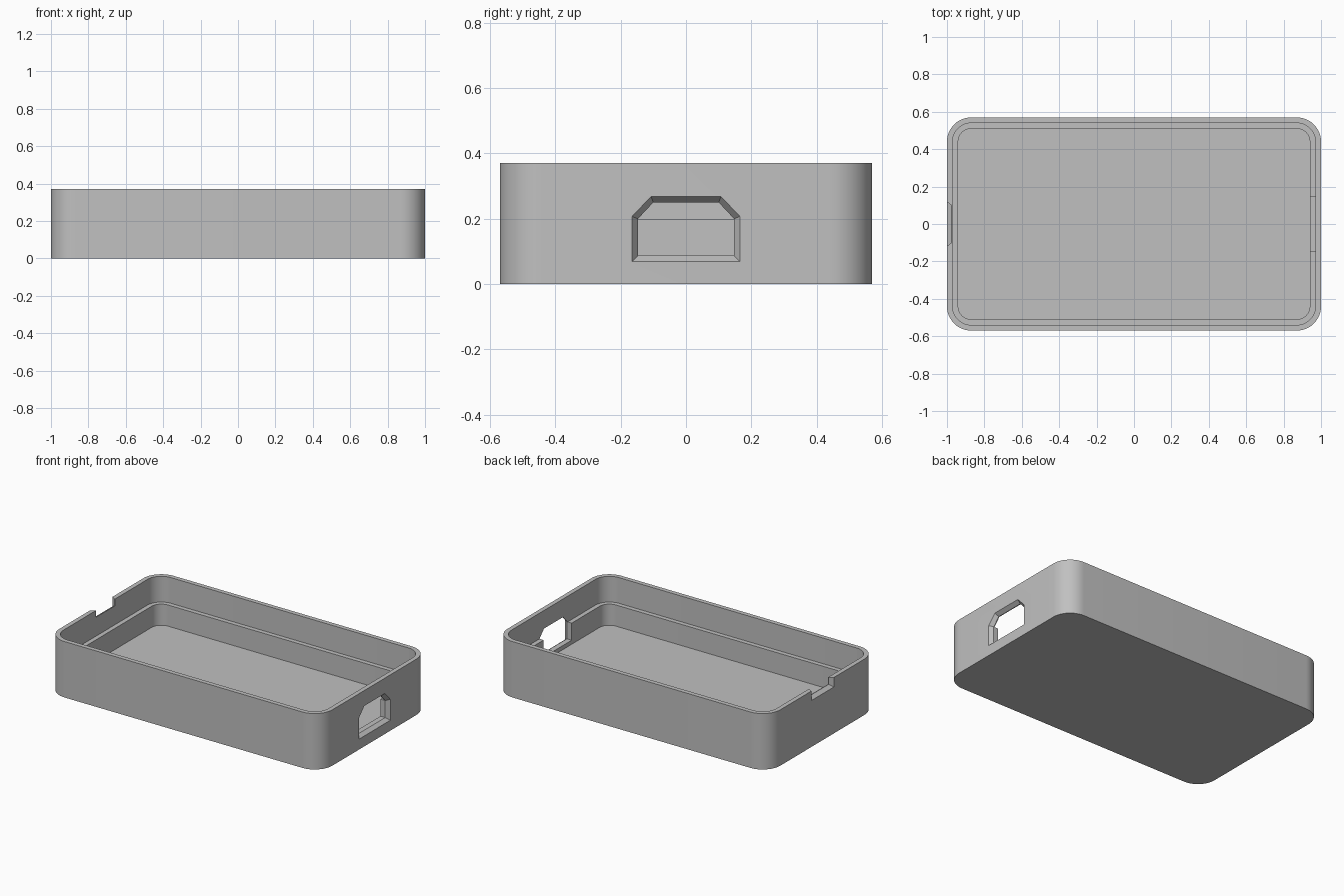
import bpy
import bmesh
from math import cos, sin, pi

if "Cube" in bpy.data.objects:
    bpy.data.objects.remove(bpy.data.objects["Cube"], do_unlink=True)

HALF_X, HALF_Y, HEIGHT, RADIUS = 1.0, 0.57, 0.37, 0.13
RIM, WALL, LEDGE_Z, FLOOR_Z = 0.03, 0.06, 0.2, 0.06

grey = bpy.data.materials.new("plain grey")
grey.use_nodes = True
colour = (0.53, 0.53, 0.53, 1)
grey.diffuse_color = colour
grey.node_tree.nodes["Principled BSDF"].inputs["Base Color"].default_value = colour


def rounded_ring(inset, z, steps=12):
    """Rounded rectangle, inset evenly from the outer wall."""
    r = RADIUS - inset
    points = []
    for k, (sx, sy) in enumerate([(1, 1), (-1, 1), (-1, -1), (1, -1)]):
        for i in range(steps + 1):
            a = (k + i / steps) * pi / 2
            points.append((sx * (HALF_X - RADIUS) + r * cos(a),
                           sy * (HALF_Y - RADIUS) + r * sin(a), z))
    return points


def loft(name, rings):
    """Closed solid through a list of matching rings."""
    bm = bmesh.new()
    loops = [[bm.verts.new(p) for p in ring] for ring in rings]
    n = len(loops[0])
    for a, b in zip(loops, loops[1:]):
        for i in range(n):
            j = (i + 1) % n
            bm.faces.new((a[i], a[j], b[j], b[i]))
    bm.faces.new(loops[0][::-1])
    bm.faces.new(loops[-1])
    bmesh.ops.recalc_face_normals(bm, faces=bm.faces)
    mesh = bpy.data.meshes.new(name)
    bm.to_mesh(mesh)
    bm.free()
    mesh.materials.append(grey)
    obj = bpy.data.objects.new(name, mesh)
    bpy.context.collection.objects.link(obj)
    return obj


def flared_cutter(name, side, inner, outer):
    """Opening through an end wall that widens at the outer face."""
    stations = [(0.9, inner), (0.975, inner), (1.0, outer), (1.05, outer)]
    cutter = loft(name, [[(side * x, y, z) for y, z in shape]
                         for x, shape in stations])
    cutter.hide_render = True
    return cutter


def port_shape(grow):
    half = [(0.147 + grow, 0.087 - grow), (0.147 + grow, 0.2 + grow * 0.4),
            (0.1 + grow * 0.4, 0.25 + grow)]
    return half + [(-y, z) for y, z in reversed(half)]


def notch_shape(grow):
    half = [(0.1 + grow, 0.325 - grow), (0.1 + grow, 0.45)]
    return half + [(-y, z) for y, z in reversed(half)]


# Open tray with a stepped inner ledge
tray = loft("tray", [
    rounded_ring(0, 0),
    rounded_ring(0, HEIGHT),
    rounded_ring(RIM, HEIGHT),
    rounded_ring(RIM, LEDGE_Z),
    rounded_ring(WALL, LEDGE_Z),
    rounded_ring(WALL, FLOOR_Z),
])

# Port opening in the left wall, finger notch in the rim of the other end
cutters = [
    flared_cutter("port_cutter", 1, port_shape(0), port_shape(0.018)),
    flared_cutter("notch_cutter", -1, notch_shape(0), notch_shape(0.018)),
]

bpy.ops.object.select_all(action="DESELECT")
bpy.context.view_layer.objects.active = tray
tray.select_set(True)
for cutter in cutters:
    mod = tray.modifiers.new(cutter.name, "BOOLEAN")
    mod.operation = "DIFFERENCE"
    mod.solver = "EXACT"
    mod.object = cutter
    bpy.ops.object.modifier_apply(modifier=mod.name)
for cutter in cutters:
    bpy.data.objects.remove(cutter, do_unlink=True)

bpy.ops.object.shade_smooth_by_angle(angle=pi / 6)
